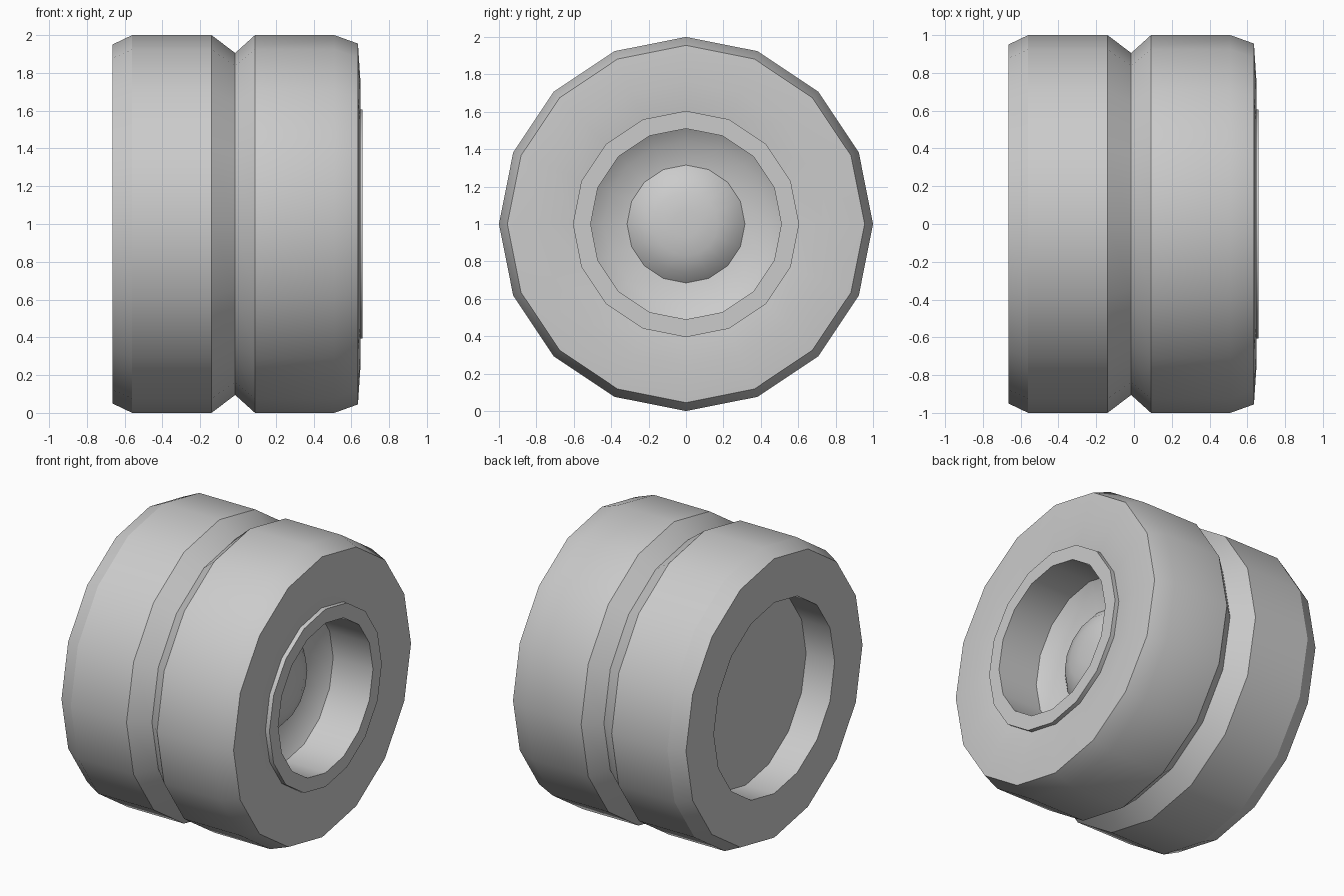
import bpy, bmesh, math
from mathutils import Vector, Matrix

if "Cube" in bpy.data.objects:
    bpy.data.objects.remove(bpy.data.objects["Cube"])

SIDES = 16
AXIS = Vector((0, 0, 1))


def lathe(name, profile, angle):
    """Spin (x, radius) points around the wheel axle."""
    bm = bmesh.new()
    verts = [bm.verts.new((x, 0, 1 + r)) for x, r in profile]
    edges = [bm.edges.new(pair) for pair in zip(verts, verts[1:])]
    bmesh.ops.spin(bm, geom=verts + edges, cent=AXIS, axis=(1, 0, 0),
                   angle=math.tau, steps=SIDES, use_duplicate=False)
    bmesh.ops.remove_doubles(bm, verts=bm.verts, dist=0.0005)
    bmesh.ops.recalc_face_normals(bm, faces=bm.faces)
    mesh = bpy.data.meshes.new(name)
    bm.to_mesh(mesh)
    bm.free()
    obj = bpy.data.objects.new(name, mesh)
    bpy.context.collection.objects.link(obj)
    bpy.ops.object.select_all(action='DESELECT')
    obj.select_set(True)
    bpy.context.view_layer.objects.active = obj
    bpy.ops.object.shade_smooth_by_angle(angle=math.radians(angle))
    return obj


# Rubber tyre, hub recess, dome and rear recess as one closed profile
lathe("wheel", [
    # rear recess floor, wall and rear face
    (-0.45, 0), (-0.45, 0.65), (-0.665, 0.65), (-0.665, 0.95),
    # tread with central groove
    (-0.56, 1), (-0.14, 1), (-0.015, 0.905), (0.09, 1), (0.51, 1),
    # front sidewall, gently bulged
    (0.635, 0.955), (0.648, 0.76), (0.63, 0.605),
    # raised hub ring and bore
    (0.66, 0.605), (0.66, 0.51), (0.36, 0.51), (0.315, 0.44),
    # hub dome
    (0.29, 0.315), (0.34, 0.26), (0.375, 0.17), (0.385, 0.07), (0.386, 0),
], 23.5)
